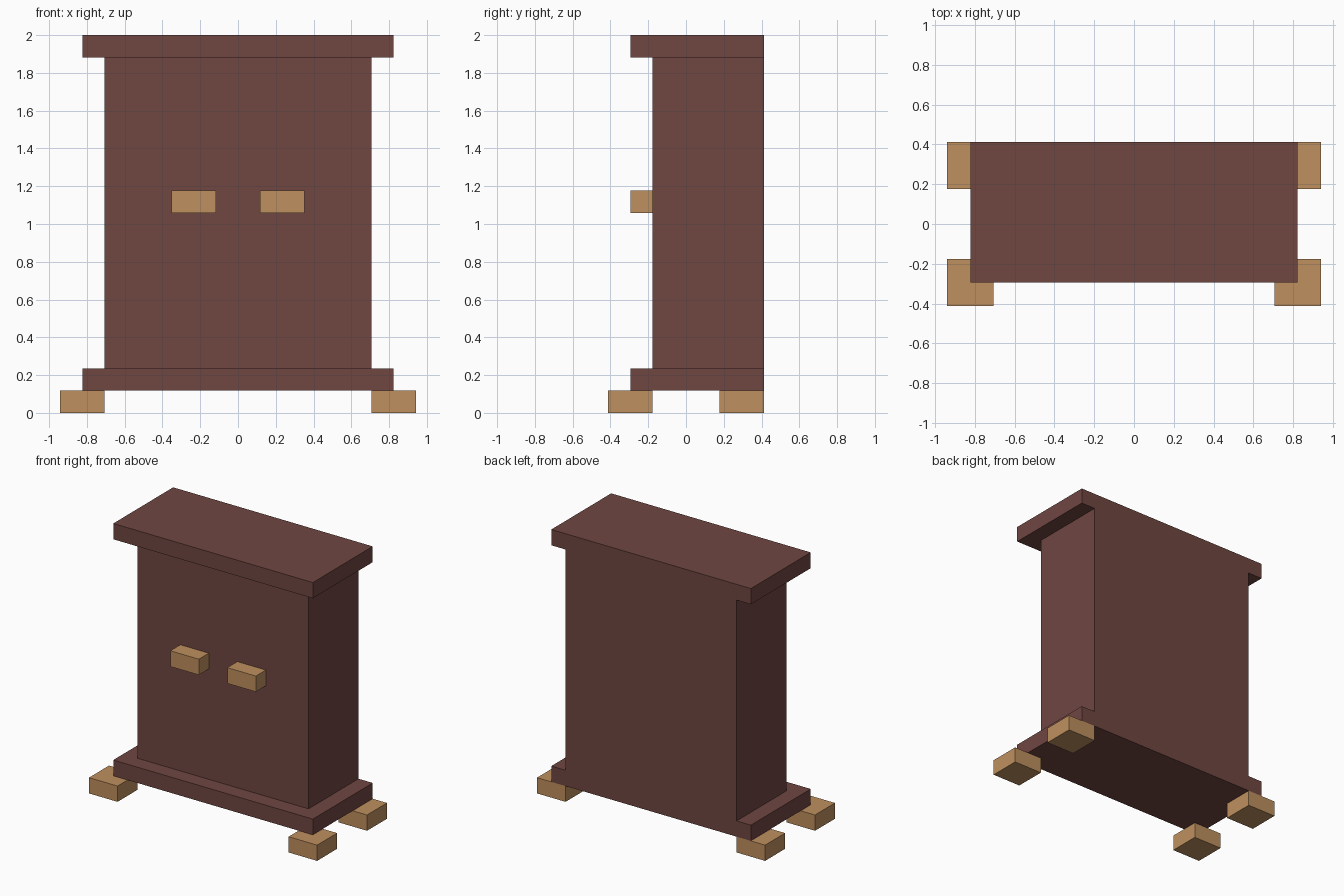
import bpy
import bmesh
from mathutils import Vector

cube = bpy.data.objects.get("Cube")
if cube:
    bpy.data.objects.remove(cube, do_unlink=True)

U = 2 / 17  # one block; the cabinet is 17 blocks tall


def material(name, color):
    mat = bpy.data.materials.new(name)
    mat.use_nodes = True
    mat.diffuse_color = color
    bsdf = next(n for n in mat.node_tree.nodes if n.type == 'BSDF_PRINCIPLED')
    bsdf.inputs["Base Color"].default_value = color
    return mat


def box(name, low, high, mat):
    """Flat-faced box between two corners, given in blocks."""
    low, high = Vector(low) * U, Vector(high) * U
    size = high - low
    bm = bmesh.new()
    bmesh.ops.create_cube(bm, size=1)
    bmesh.ops.scale(bm, vec=size, verts=bm.verts)
    mesh = bpy.data.meshes.new(name)
    bm.to_mesh(mesh)
    bm.free()
    mesh.materials.append(mat)
    obj = bpy.data.objects.new(name, mesh)
    obj.location = (low + high) / 2
    bpy.context.collection.objects.link(obj)
    return obj


dark_wood = material("dark_wood", (0.162, 0.061, 0.053, 1))
light_wood = material("light_wood", (0.515, 0.279, 0.113, 1))

# Cabinet: plinth, body and top, flush at the back
box("base_plinth", (-7, -2.5, 1), (7, 3.5, 2), dark_wood)
box("cabinet_body", (-6, -1.5, 2), (6, 3.5, 16), dark_wood)
box("top_board", (-7, -2.5, 16), (7, 3.5, 17), dark_wood)

# Mirrored handles and feet
for side, s in (("left", 1), ("right", -1)):
    x = 2 * s
    box(f"{side}_handle", (x - 1, -2.5, 9), (x + 1, -1.5, 10), light_wood)
    x = 7 * s
    for end, y in (("front", -2.5), ("back", 2.5)):
        box(f"{end}_{side}_foot", (x - 1, y - 1, 0), (x + 1, y + 1, 1), light_wood)
